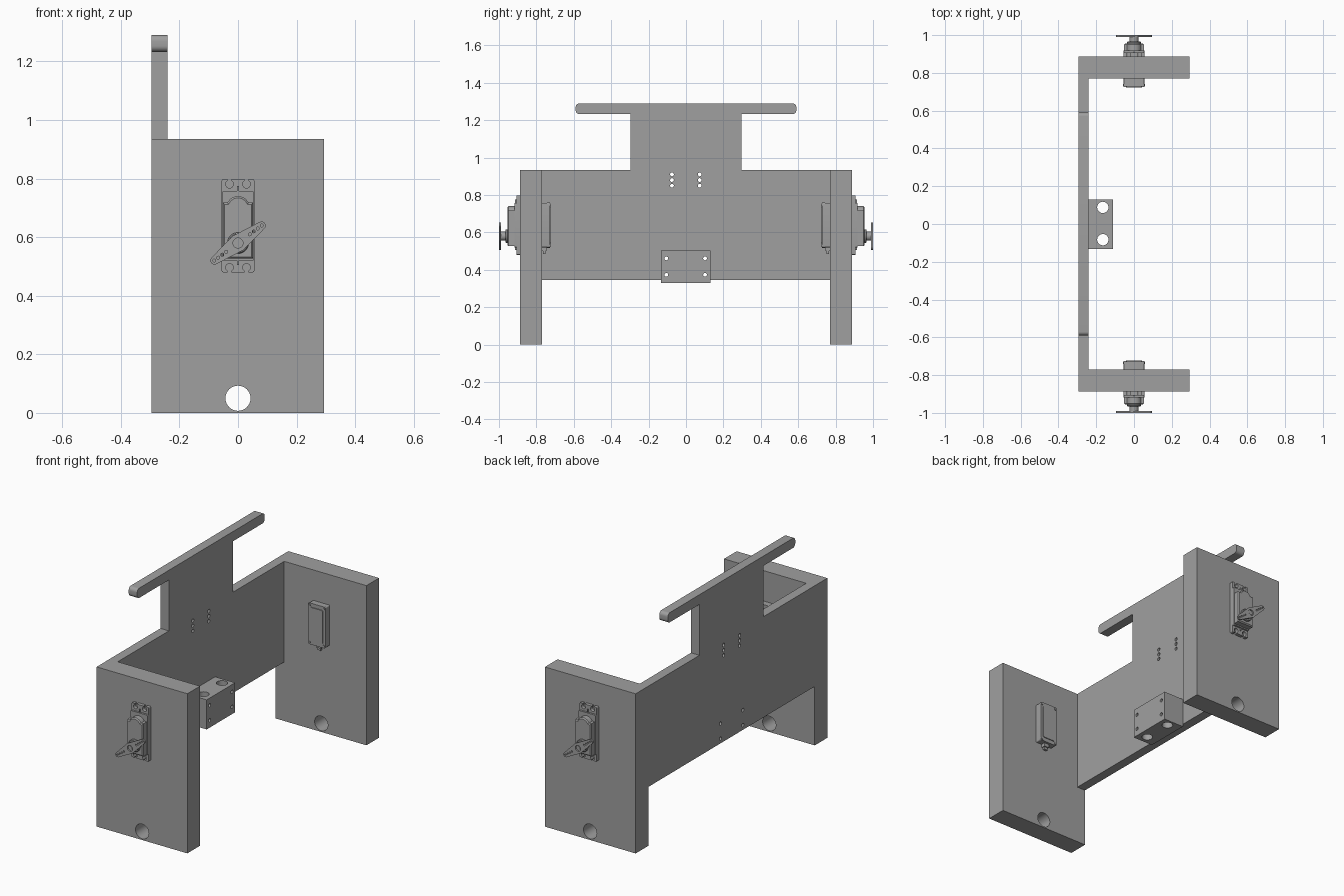
import bpy, bmesh, math
from mathutils import Matrix

if "Cube" in bpy.data.objects:
    bpy.data.objects.remove(bpy.data.objects["Cube"], do_unlink=True)

GREY = (0.35, 0.35, 0.35, 1)
grey = bpy.data.materials.new("plain grey")
grey.use_nodes = True
grey.diffuse_color = GREY
grey.node_tree.nodes["Principled BSDF"].inputs["Base Color"].default_value = GREY

parts = []


def arc(cu, cv, r, a0, a1, n=12):
    """Points on a circular arc, angles in degrees."""
    steps = [math.radians(a0 + (a1 - a0) * i / n) for i in range(n + 1)]
    return [(cu + r * math.cos(a), cv + r * math.sin(a)) for a in steps]


def circle(cu, cv, r, n=32):
    return arc(cu, cv, r, 0, 360, n)[:-1]


def rect(u0, u1, v0, v1, r=0):
    """Rectangle profile, with optional rounded corners."""
    if not r:
        return [(u0, v0), (u1, v0), (u1, v1), (u0, v1)]
    return (arc(u1 - r, v1 - r, r, 0, 90, 6) + arc(u0 + r, v1 - r, r, 90, 180, 6)
            + arc(u0 + r, v0 + r, r, 180, 270, 6) + arc(u1 - r, v0 + r, r, 270, 360, 6))


def prism(name, pts, axis, lo, hi, chamfer=0):
    """Extrude a flat profile along an axis from lo to hi."""
    place = {"x": lambda u, v, d: (d, u, v),
             "y": lambda u, v, d: (u, d, v),
             "z": lambda u, v, d: (u, v, d)}[axis]
    bm = bmesh.new()
    a = [bm.verts.new(place(u, v, lo)) for u, v in pts]
    b = [bm.verts.new(place(u, v, hi)) for u, v in pts]
    bm.faces.new(a)
    bm.faces.new(b)
    for i in range(len(a)):
        j = (i + 1) % len(a)
        bm.faces.new((a[i], a[j], b[j], b[i]))
    bmesh.ops.recalc_face_normals(bm, faces=bm.faces)
    if chamfer:
        rim = [e for e in bm.edges if e.verts[0] in a and e.verts[1] in a]
        bmesh.ops.bevel(bm, geom=rim, offset=chamfer, segments=1, affect="EDGES")
    mesh = bpy.data.meshes.new(name)
    bm.to_mesh(mesh)
    bm.free()
    mesh.materials.append(grey)
    ob = bpy.data.objects.new(name, mesh)
    bpy.context.collection.objects.link(ob)
    parts.append(ob)
    return ob


def cut(ob, cutters):
    """Subtract the cutters from an object and discard them."""
    for c in cutters:
        mod = ob.modifiers.new("hole", "BOOLEAN")
        mod.operation, mod.solver, mod.object = "DIFFERENCE", "EXACT", c
    graph = bpy.context.evaluated_depsgraph_get()
    mesh = bpy.data.meshes.new_from_object(ob.evaluated_get(graph))
    ob.modifiers.clear()
    ob.data = mesh
    for c in cutters:
        parts.remove(c)
        bpy.data.objects.remove(c, do_unlink=True)


def hole(u, v, r, axis, lo, hi):
    return prism("cutter", circle(u, v, r), axis, lo, hi)


# End plates, each with a round hole near the foot
for name, y0, y1 in (("front_end_plate", -0.887, -0.77), ("back_end_plate", 0.77, 0.887)):
    plate = prism(name, rect(-0.295, 0.293, 0, 0.935), "y", y0, y1)
    cut(plate, [hole(0, 0.05, 0.043, "y", y0 - 0.1, y1 + 0.1)])

# Side panel with a neck and a rounded crossbar
half = [(0.77, 0.345), (0.77, 0.935), (0.297, 0.935), (0.297, 1.233)]
half += arc(0.57, 1.253, 0.02, -90, 0, 6) + arc(0.57, 1.27, 0.02, 0, 90, 6)
panel = prism("side_panel", half + [(-y, z) for y, z in reversed(half)], "x", -0.295, -0.24)
bolts = [(y, z) for y in (-0.105, 0.102) for z in (0.373, 0.461)]
slots = [(y, z) for y in (-0.075, 0.073) for z in (0.85, 0.88, 0.91)]
cut(panel, [hole(y, z, 0.01, "x", -0.4, -0.15) for y, z in bolts + slots])

# Mounting block bolted inside the panel
block = prism("mounting_block", rect(-0.133, 0.131, 0.33, 0.503), "x", -0.24, -0.11)
cut(block, [hole(-0.165, y, 0.03, "z", 0.2, 0.6) for y in (-0.083, 0.088)]
    + [hole(y, z, 0.01, "x", -0.3, 0) for y, z in bolts])

# Motor on the front plate
first = len(parts)
prism("motor_case", rect(-0.055, 0.055, 0.52, 0.757, 0.006), "y", -0.918, -0.742)
prism("motor_lid", rect(-0.057, 0.057, 0.518, 0.76, 0.01), "y", -0.742, -0.728)
prism("motor_lid_panel", rect(-0.042, 0.042, 0.54, 0.738, 0.01), "y", -0.73, -0.723)
for x in (-0.047, 0.047):
    for z in (0.53, 0.748):
        prism("lid_screw", circle(x, z, 0.007, 16), "y", -0.73, -0.724)
prism("cable_grip", rect(-0.016, 0.016, 0.5, 0.522), "y", -0.77, -0.745)
prism("cable_stub", rect(-0.01, 0.01, 0.485, 0.502), "y", -0.764, -0.751)

# Gear cover with an arched top
cover = [(-0.052, 0.527), (0.052, 0.527), (0.052, 0.718), (0.036, 0.718)]
cover += arc(0, 0.7, 0.04, 30, 150) + [(-0.036, 0.718), (-0.052, 0.718)]
prism("gear_cover", cover, "y", -0.955, -0.915, 0.006)

# Mounting flange with four keyhole slots
flange = prism("mounting_flange", rect(-0.056, 0.056, 0.48, 0.798, 0.006), "y", -0.907, -0.882)
slot_cuts = []
for x in (-0.029, 0.029):
    for z, edge in ((0.781, 0.81), (0.497, 0.47)):
        slot_cuts.append(hole(x, z, 0.013, "y", -0.95, -0.887))
        slot_cuts.append(prism("cutter", rect(x - 0.007, x + 0.007, min(z, edge), max(z, edge)),
                               "y", -0.95, -0.887))
cut(flange, slot_cuts)
for z in (0.505, 0.755):
    prism("flange_rib", rect(-0.003, 0.003, z, z + 0.02), "y", -0.914, -0.9)

# Output shaft and two-armed horn
AXLE = 0.58
prism("shaft_collar", circle(0, AXLE, 0.036), "y", -0.966, -0.95, 0.004)
prism("horn_hub", circle(0, AXLE, 0.024), "y", -0.992, -0.96)
tilt = 36.5
ca, sa = math.cos(math.radians(tilt)), math.sin(math.radians(tilt))


def turn(u, v):
    return (u * ca - v * sa, AXLE + u * sa + v * ca)


outline = arc(0.1, 0, 0.014, -80, 80) + arc(0, 0, 0.03, 75, 105)
outline += arc(-0.1, 0, 0.014, 100, 260) + arc(0, 0, 0.03, 255, 285)
horn = prism("horn", [turn(u, v) for u, v in outline], "y", -1.0, -0.99)
holes = [hole(*turn(s * u, 0), 0.005, "y", -1.1, -0.95)
         for s in (-1, 1) for u in (0.05, 0.067, 0.084, 0.101)]
cut(horn, holes + [hole(0, AXLE, 0.017, "y", -1.1, -0.95)])
prism("horn_screw", circle(0, AXLE, 0.012), "y", -0.997, -0.985)

# Matching motor on the back plate
for ob in parts[first:]:
    twin = ob.copy()
    twin.data = ob.data.copy()
    twin.name = "back_" + ob.name
    ob.name = "front_" + ob.name
    twin.data.transform(Matrix.Rotation(math.pi, 4, "Z"))
    bpy.context.collection.objects.link(twin)
    parts.append(twin)

# Smooth round surfaces, keep edges sharp
bpy.ops.object.select_all(action="DESELECT")
for ob in parts:
    ob.select_set(True)
bpy.context.view_layer.objects.active = parts[0]
bpy.ops.object.shade_smooth_by_angle(angle=math.radians(30))
